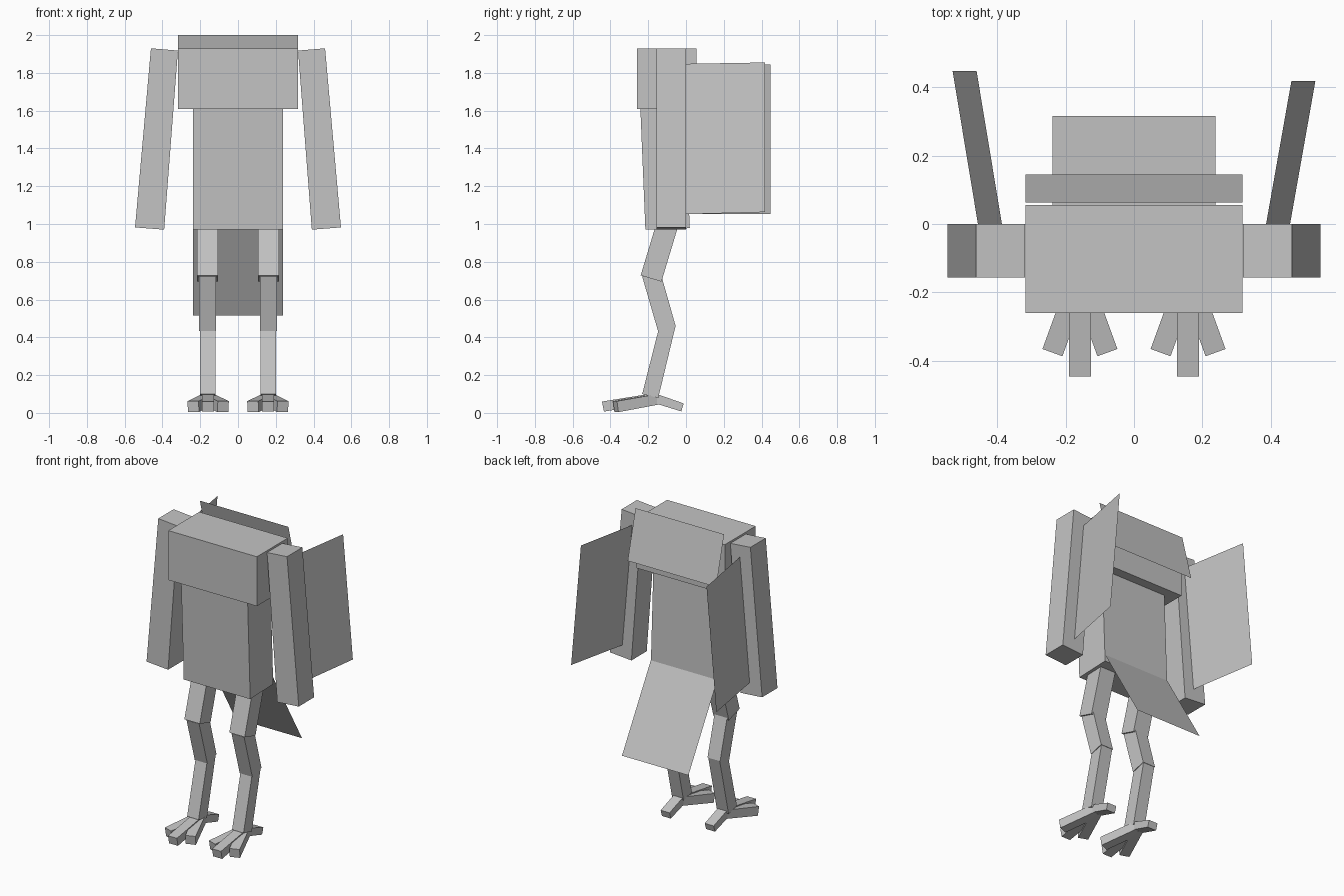
import bpy, bmesh, math
from mathutils import Matrix, Vector

if "Cube" in bpy.data.objects:
    bpy.data.objects.remove(bpy.data.objects["Cube"])

grey = bpy.data.materials.new("plain grey")
grey.diffuse_color = (0.55, 0.55, 0.55, 1)
grey.use_nodes = True
grey.node_tree.nodes["Principled BSDF"].inputs["Base Color"].default_value = grey.diffuse_color


def finish(name, bm):
    me = bpy.data.meshes.new(name)
    if len(bm.faces) > 1:
        bmesh.ops.recalc_face_normals(bm, faces=bm.faces[:])
    bm.to_mesh(me)
    bm.free()
    me.materials.append(grey)
    ob = bpy.data.objects.new(name, me)
    bpy.context.collection.objects.link(ob)
    return ob


def side_prism(name, profile, x0, x1, turn=0, pivot=(0, 0, 0)):
    """Extrude a (y, z) profile from x0 to x1, then turn it about a vertical axis."""
    bm = bmesh.new()
    face = bm.faces.new([bm.verts.new((x0, y, z)) for y, z in profile])
    ext = bmesh.ops.extrude_face_region(bm, geom=[face])["geom"]
    bmesh.ops.translate(bm, vec=(x1 - x0, 0, 0),
                        verts=[v for v in ext if isinstance(v, bmesh.types.BMVert)])
    bmesh.ops.rotate(bm, cent=pivot, matrix=Matrix.Rotation(math.radians(turn), 3, 'Z'),
                     verts=bm.verts)
    return finish(name, bm)


def sheet(name, corners):
    """Single thin quad."""
    bm = bmesh.new()
    bm.faces.new([bm.verts.new(c) for c in corners])
    return finish(name, bm)


# head and slightly leaning body
side_prism("head", [(-.26, 1.61), (.056, 1.61), (.056, 1.93), (-.26, 1.93)], -.317, .317)
side_prism("body", [(-.215, .97), (.02, .978), (-.007, 1.63), (-.242, 1.622)], -.238, .238)

# crest on the back of the head, tail behind the body
sheet("crest", [(-.317, .063, 2), (.317, .063, 2), (.317, .144, 1.69), (-.317, .144, 1.69)])
sheet("tail", [(-.238, .02, 1.02), (.238, .02, 1.02), (.238, .315, .515), (-.238, .315, .515)])

for s, side in ((-1, "left"), (1, "right")):
    # arm, flared outwards
    arm = [(.318, 1.918), (.461, 1.93), (.545, .982), (.391, .97)]
    bm = bmesh.new()
    face = bm.faces.new([bm.verts.new((s * x, -.157, z)) for x, z in arm])
    ext = bmesh.ops.extrude_face_region(bm, geom=[face])["geom"]
    bmesh.ops.translate(bm, vec=(0, .157, 0),
                        verts=[v for v in ext if isinstance(v, bmesh.types.BMVert)])
    finish(side + "_arm", bm)

    # feather sheet behind the arm, a little longer on the left
    back, top, low = (.447, 1.845, 1.052) if s < 0 else (.418, 1.855, 1.063)
    sheet(side + "_wing", [(s * .386, 0, 1.848), (s * .456, 0, 1.052),
                           (s * .530, back, low), (s * .460, back, top)])

    # three-part leg
    c = s * .161
    side_prism(side + "_thigh", [(-.24, .728), (-.13, .695), (-.035, 1.01), (-.145, 1.043)],
               c - .055, c + .055)
    side_prism(side + "_shin", [(-.232, .722), (-.137, .75), (-.054, .457), (-.148, .433)],
               c - .045, c + .045)
    side_prism(side + "_ankle", [(-.146, .438), (-.056, .457), (-.147, .079), (-.232, .1)],
               c - .041, c + .041)

    # toes: long middle, two splayed, one pointing back
    f = s * .158
    side_prism(side + "_middle_toe", [(-.445, .06), (-.434, .007), (-.155, .054), (-.165, .105)],
               f - .032, f + .032)
    for turn, tag in ((-20, "outer"), (20, "inner")):
        side_prism(f"{side}_{tag}_toe",
                   [(-.39, .062), (-.382, .004), (-.15, .045), (-.16, .1)],
                   f - .031, f + .031, turn * -s, Vector((f, -.155, 0)))
    side_prism(side + "_back_toe", [(-.155, .1), (-.168, .052), (-.025, .008), (-.012, .05)],
               f - .032, f + .032)
